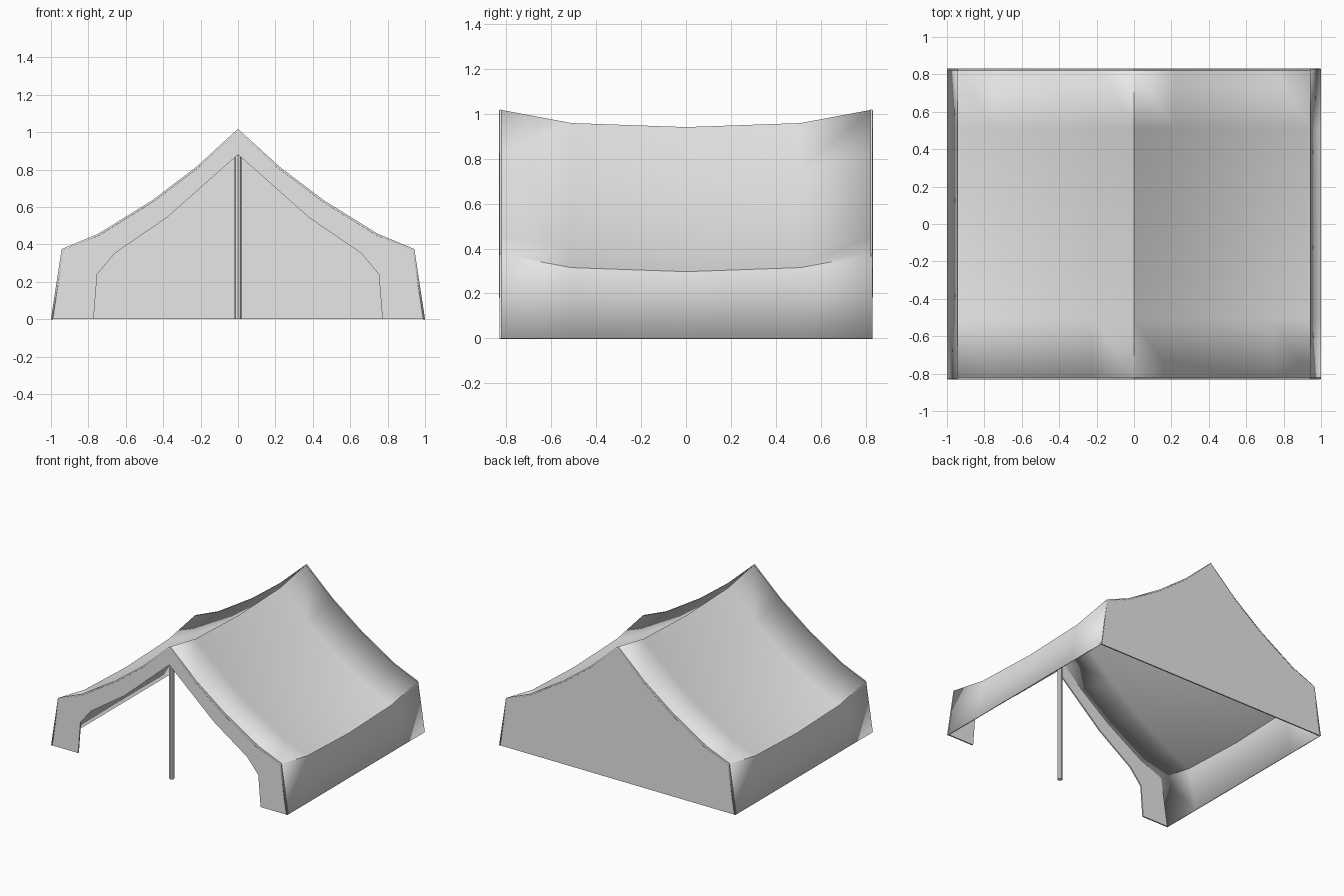
import bpy
import bmesh
import math

if "Cube" in bpy.data.objects:
    bpy.data.objects.remove(bpy.data.objects["Cube"], do_unlink=True)

DEPTH = 0.83
CLOTH = 0.01

canvas = bpy.data.materials.new("light grey canvas")
canvas.use_nodes = True
colour = (0.8, 0.8, 0.8, 1.0)
canvas.diffuse_color = colour
canvas.node_tree.nodes["Principled BSDF"].inputs["Base Color"].default_value = colour

# Half outlines from ground to ridge, as (x, z)
half_tent = [(1.0, 0.0), (0.943, 0.375), (0.747, 0.457), (0.46, 0.635), (0.222, 0.815), (0.0, 1.018)]
half_door = [(0.772, 0.0), (0.753, 0.24), (0.658, 0.353), (0.38, 0.543), (0.0, 0.88)]
# Sag of the cloth along the depth, as (y, drop)
sag = [(-DEPTH, 0.0), (-0.51, 0.06), (0.0, 0.078), (0.51, 0.06), (DEPTH, 0.0)]


def mirrored(half):
    return half + [(-x, z) for x, z in reversed(half[:-1])]


def finish(name, bm):
    bmesh.ops.recalc_face_normals(bm, faces=bm.faces[:])
    mesh = bpy.data.meshes.new(name)
    bm.to_mesh(mesh)
    bm.free()
    mesh.materials.append(canvas)
    obj = bpy.data.objects.new(name, mesh)
    bpy.context.collection.objects.link(obj)
    bpy.ops.object.select_all(action='DESELECT')
    obj.select_set(True)
    bpy.context.view_layer.objects.active = obj
    bpy.ops.object.shade_smooth_by_angle(angle=math.radians(30))
    return obj


def panel(name, outline, y, thickness):
    bm = bmesh.new()
    face = bm.faces.new([bm.verts.new((x, y, z)) for x, z in outline])
    extruded = bmesh.ops.extrude_face_region(bm, geom=[face])
    moved = [v for v in extruded["geom"] if isinstance(v, bmesh.types.BMVert)]
    bmesh.ops.translate(bm, verts=moved, vec=(0, thickness, 0))
    return finish(name, bm)


tent = mirrored(half_tent)
door = mirrored(half_door)

# Sagging roof and side walls in one cloth sheet
bm = bmesh.new()
rows = [[bm.verts.new((x, y, z - drop if z > 0 else 0)) for x, z in tent] for y, drop in sag]
for a, b in zip(rows, rows[1:]):
    for i in range(len(tent) - 1):
        bm.faces.new((a[i], a[i + 1], b[i + 1], b[i]))
bm.normal_update()
if sum(f.normal.z for f in bm.faces) < 0:
    bmesh.ops.reverse_faces(bm, faces=bm.faces[:])
roof = finish("roof_and_side_walls", bm)
shell = roof.modifiers.new("cloth thickness", 'SOLIDIFY')
shell.thickness = CLOTH
shell.offset = -1
shell.use_even_offset = True

# Closed back and front with a wide doorway
panel("back_wall", tent, DEPTH, -CLOTH)
panel("front_wall", tent + door[::-1], -DEPTH, CLOTH)

# Pole just behind the doorway
POLE_HEIGHT = 0.98
bm = bmesh.new()
bmesh.ops.create_cone(bm, cap_ends=True, segments=8, radius1=0.018, radius2=0.018, depth=POLE_HEIGHT)
bmesh.ops.translate(bm, verts=bm.verts[:], vec=(0, -0.8, POLE_HEIGHT / 2))
finish("front_pole", bm)
